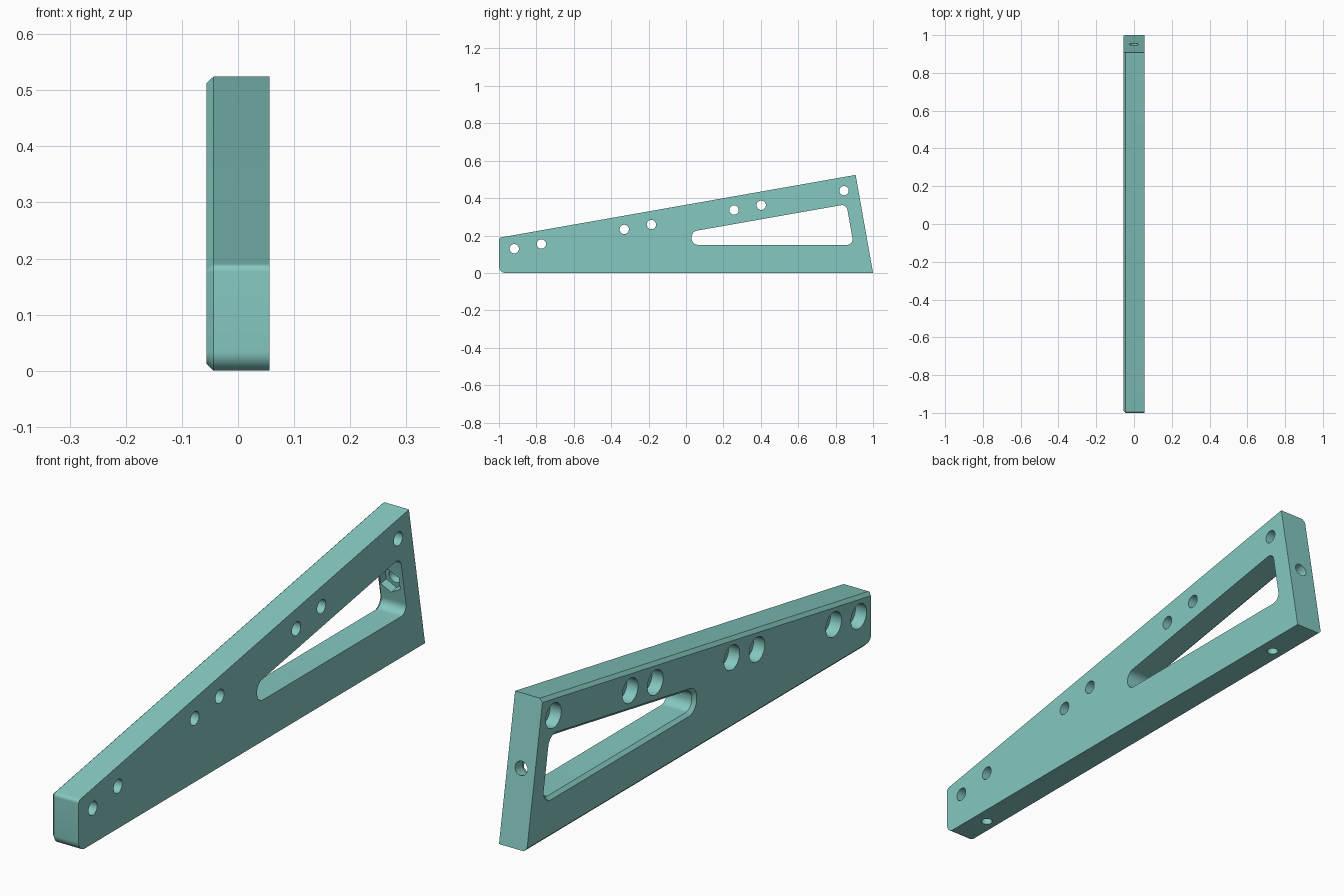
import bpy, bmesh, math
from mathutils import Vector, Matrix

if "Cube" in bpy.data.objects:
    bpy.data.objects.remove(bpy.data.objects["Cube"])

HALF, CHAMFER = 0.056, 0.012
TILT = math.radians(10)

teal = bpy.data.materials.new("teal")
teal.diffuse_color = (0.235, 0.58, 0.53, 1)
teal.use_nodes = True
teal.node_tree.nodes["Principled BSDF"].inputs["Base Color"].default_value = teal.diffuse_color


def offset(points, distances):
    """Move each edge of a counter-clockwise outline inward by its distance."""
    lines = []
    for i, d in enumerate(distances):
        a, b = Vector(points[i]), Vector(points[(i + 1) % len(points)])
        t = (b - a).normalized()
        lines.append((a + Vector((-t.y, t.x)) * d, t))
    result = []
    for i, (p, t) in enumerate(lines):
        q, u = lines[i - 1]
        s = (p - q).cross(t) / u.cross(t)
        result.append(q + u * s)
    return result


def rounded(points, radii, steps=10):
    """Outline with an arc at every corner that has a radius."""
    result = []
    for i, r in enumerate(radii):
        p = Vector(points[i])
        if r is None:
            result.append(p)
            continue
        a = (Vector(points[i - 1]) - p).normalized()
        b = (Vector(points[(i + 1) % len(points)]) - p).normalized()
        half = a.angle(b) / 2
        centre = p + (a + b).normalized() * (r / math.sin(half))
        start = p + a * (r / math.tan(half)) - centre
        sweep = math.pi - 2 * half
        for k in range(steps + 1):
            result.append(centre + Matrix.Rotation(sweep * k / steps, 2) @ start)
    return result


def finish(name, bm):
    bmesh.ops.recalc_face_normals(bm, faces=bm.faces)
    mesh = bpy.data.meshes.new(name)
    bm.to_mesh(mesh)
    bm.free()
    mesh.materials.append(teal)
    obj = bpy.data.objects.new(name, mesh)
    bpy.context.collection.objects.link(obj)
    return obj


def loft(name, sections):
    """Join outlines in the yz plane placed at successive x positions."""
    bm = bmesh.new()
    rings = [[bm.verts.new((x, p.x, p.y)) for p in pts] for x, pts in sections]
    n = len(rings[0])
    for r, s in zip(rings, rings[1:]):
        for i in range(n):
            j = (i + 1) % n
            bm.faces.new((r[i], r[j], s[j], s[i]))
    bm.faces.new(rings[0])
    bm.faces.new(rings[-1])
    return finish(name, bm)


def drill(name, start, end, radius, sides=32):
    """Cylindrical or hexagonal cutter between two points."""
    start, end = Vector(start), Vector(end)
    axis = end - start
    bm = bmesh.new()
    bmesh.ops.create_cone(bm, cap_ends=True, segments=sides, radius1=radius,
                          radius2=radius, depth=axis.length,
                          matrix=Matrix.Translation((start + end) / 2)
                          @ axis.to_track_quat('Z', 'Y').to_matrix().to_4x4())
    return finish(name, bm)


# Tapered plate, bevelled on the left along bottom, top and front
outer = [(-1, 0), (1, 0), (0.907, 0.524), (-1, 0.188)]
inner = offset(outer, [CHAMFER, 0, CHAMFER, CHAMFER])
full = rounded(outer, [0.035, None, None, 0.014])
small = rounded(inner, [0.035 - CHAMFER, None, None, 0.002])
bracket = loft("bracket_plate", [(HALF, full), (CHAMFER - HALF, full), (-HALF, small)])

# Rounded window, bevelled on the left
window = [(0.03, 0.15), (0.896, 0.15), (0.858, 0.367), (0.03, 0.221)]
radii = [0.035, 0.03, 0.03, 0.035]


def window_ring(d):
    return rounded(offset(window, [-d] * 4), [r + d for r in radii])


cutters = [loft("window_cutter", [(0.1, window_ring(0)), (CHAMFER - HALF, window_ring(0)),
                                  (-HALF - 0.01, window_ring(CHAMFER + 0.01))])]

# Row of counterbored screw holes: three pairs and a single
for y in (-0.918, -0.773, -0.33, -0.185, 0.257, 0.402, 0.845):
    z = 0.44 + (y - 0.845) * math.tan(TILT)
    cutters.append(drill("screw_hole_cutter", (-0.1, y, z), (0.1, y, z), 0.025))
    cutters.append(drill("counterbore_cutter", (-0.1, y, z), (-HALF + 0.045, y, z), 0.045))

# Back bolt hole with a hexagonal nut pocket inside the window
direction = Vector((0, math.cos(TILT), math.sin(TILT)))
mouth = Vector((0, 0.952, 0.273))
cutters.append(drill("bolt_hole_cutter", mouth + direction * 0.03, mouth - direction * 0.12, 0.025))
cutters.append(drill("nut_pocket_cutter", mouth - direction * 0.045, mouth - direction * 0.12, 0.045, 6))

# Blind holes in the underside
for y in (-0.84, 0.79):
    cutters.append(drill("base_hole_cutter", (0, y, -0.05), (0, y, 0.08), 0.02))

for cutter in cutters:
    cutter.hide_render = True
    cutter.hide_set(True)
    mod = bracket.modifiers.new("cut", 'BOOLEAN')
    mod.operation, mod.solver, mod.object = 'DIFFERENCE', 'EXACT', cutter

# Bake the cuts, then smooth only the rounded surfaces
bpy.context.view_layer.objects.active = bracket
bracket.select_set(True)
for mod in list(bracket.modifiers):
    bpy.ops.object.modifier_apply(modifier=mod.name)
for cutter in cutters:
    bpy.data.objects.remove(cutter)
bpy.ops.object.shade_smooth_by_angle(angle=math.radians(30))
